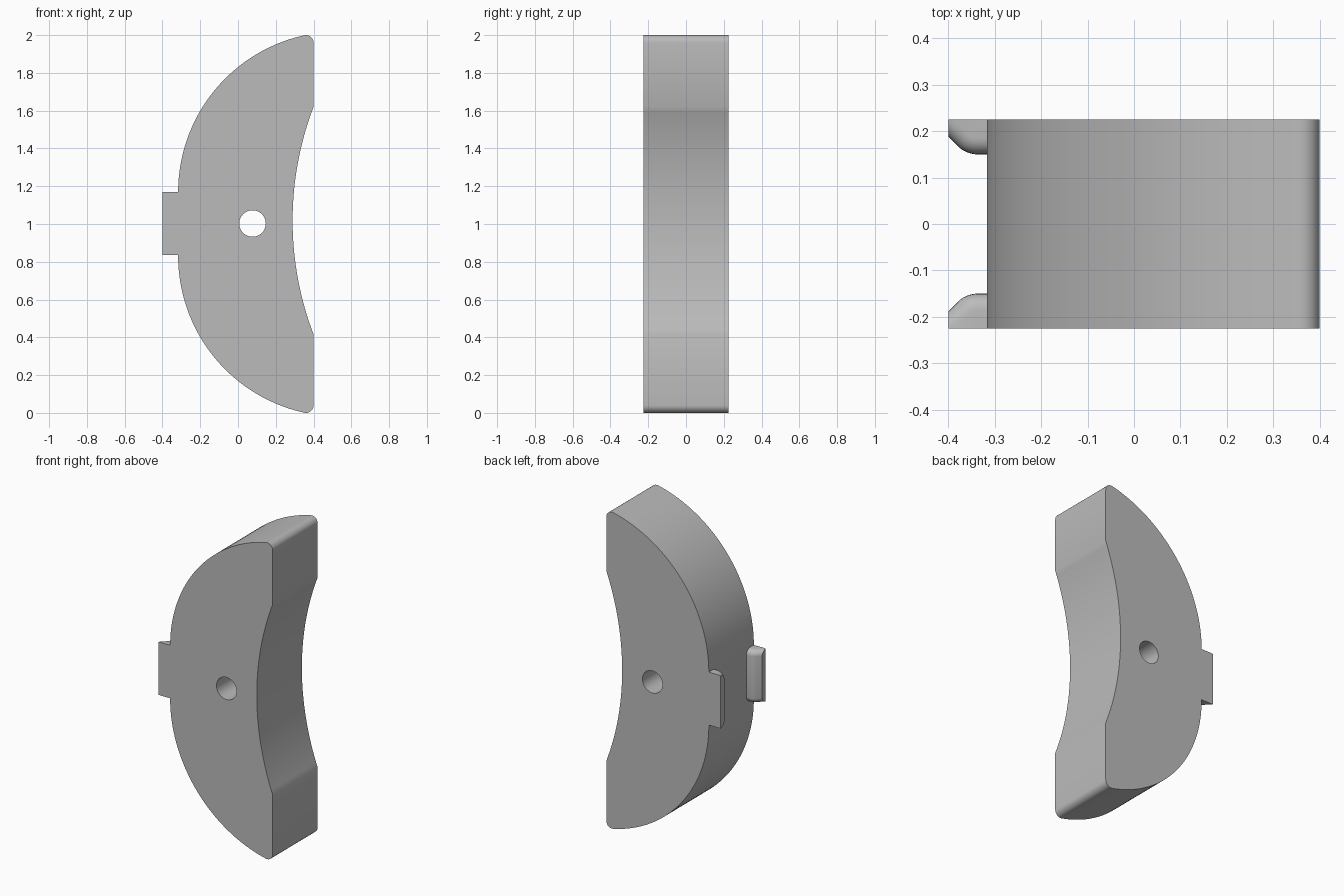
import bpy, bmesh
from math import sin, cos, asin, atan2, sqrt, radians, pi
from mathutils import Matrix

cube = bpy.data.objects.get("Cube")
if cube:
    bpy.data.objects.remove(cube, do_unlink=True)

HALF_DEPTH = 0.225
LEFT, RIGHT, TIP = -0.317, 0.4, -0.4

grey = bpy.data.materials.new("plain grey")
grey.use_nodes = True
grey.diffuse_color = (0.5, 0.5, 0.5, 1)
grey.node_tree.nodes["Principled BSDF"].inputs["Base Color"].default_value = (0.5, 0.5, 0.5, 1)


def arc(cx, cz, r, start, end, steps):
    angles = [start + (end - start) * i / steps for i in range(steps + 1)]
    return [(cx + r * cos(a), cz + r * sin(a)) for a in angles]


def finish(bm, name):
    """Turn a bmesh into a smooth-shaded object with sharp edges kept."""
    bmesh.ops.remove_doubles(bm, verts=bm.verts, dist=1e-5)
    bmesh.ops.recalc_face_normals(bm, faces=bm.faces)
    mesh = bpy.data.meshes.new(name)
    bm.to_mesh(mesh)
    bm.free()
    mesh.materials.clear()
    mesh.materials.append(grey)
    obj = bpy.data.objects.new(name, mesh)
    bpy.context.collection.objects.link(obj)
    bpy.ops.object.select_all(action='DESELECT')
    obj.select_set(True)
    bpy.context.view_layer.objects.active = obj
    bpy.ops.object.shade_smooth_by_angle(angle=radians(25))
    return obj


# Crescent outline: rounded tips, two outer arcs, shallow inner arc
R, fillet = 0.85, 0.04
cx, fx = LEFT + R, RIGHT - fillet
dz = sqrt((R - fillet) ** 2 - (cx - fx) ** 2)
low = fillet + dz
high = 2 - low
turn = atan2(dz, fx - cx)
sag, half_chord, mid = 0.111, 0.602, 1.018
inner_r = (half_chord ** 2 + sag ** 2) / (2 * sag)
spread = asin(half_chord / inner_r)
outline = (arc(fx, 2 - fillet, fillet, 0, turn, 10)
           + arc(cx, high, R, turn, pi, 40)[1:]
           + arc(cx, low, R, pi, 2 * pi - turn, 40)
           + arc(fx, fillet, fillet, 2 * pi - turn, 2 * pi, 10)[1:]
           + arc(RIGHT - sag + inner_r, mid, inner_r, pi + spread, pi - spread, 40))
hole = arc(0.077, 1.0025, 0.07, 0, 2 * pi, 48)[:-1]

# Body: filled outline with a through hole, extruded along y
curve = bpy.data.curves.new("body_outline", 'CURVE')
curve.dimensions = '2D'
curve.fill_mode = 'BOTH'
curve.extrude = HALF_DEPTH
for loop in (outline, hole):
    spline = curve.splines.new('POLY')
    spline.points.add(len(loop) - 1)
    for point, (x, z) in zip(spline.points, loop):
        point.co = (x, z, 0, 1)
    spline.use_cyclic_u = True
helper = bpy.data.objects.new("body_outline", curve)
bpy.context.collection.objects.link(helper)
bpy.context.view_layer.update()
evaluated = helper.evaluated_get(bpy.context.evaluated_depsgraph_get())
raw = bpy.data.meshes.new_from_object(evaluated)
bm = bmesh.new()
bm.from_mesh(raw)
bmesh.ops.transform(bm, matrix=Matrix.Rotation(pi / 2, 4, 'X'), verts=bm.verts)
bpy.data.objects.remove(helper, do_unlink=True)
bpy.data.meshes.remove(raw)
finish(bm, "crescent_body")


def tab(name, side):
    """Wedge-shaped locating tab with rounded ends, trimmed to the body faces."""
    z0, z1 = 0.835, 1.17
    inner = [(-0.25, 0.15)] + arc(-0.337, 0.21, 0.06, -pi / 2, -0.75 * pi, 8)
    ex, ey = inner[-1]
    inner.append((ex - 0.12, ey + 0.12))
    profile = inner + [(inner[-1][0], 0.33), (-0.25, 0.33)]
    bm = bmesh.new()
    bottom = [bm.verts.new((x, y, z0)) for x, y in profile]
    top = [bm.verts.new((x, y, z1)) for x, y in profile]
    bm.faces.new(bottom)
    bm.faces.new(top)
    n = len(profile)
    for i in range(n):
        j = (i + 1) % n
        bm.faces.new((bottom[i], bottom[j], top[j], top[i]))
    bmesh.ops.recalc_face_normals(bm, faces=bm.faces)
    rims = [bm.edges.get((ring[i], ring[i + 1]))
            for ring in (bottom, top) for i in range(len(inner) - 1)]
    bmesh.ops.bevel(bm, geom=rims, offset=0.035, segments=6, profile=0.5,
                    affect='EDGES', clamp_overlap=False)
    # Trim root, tip and outer face
    for co, normal in (((LEFT, 0, 0), (1, 0, 0)), ((TIP, 0, 0), (-1, 0, 0)),
                       ((0, HALF_DEPTH, 0), (0, 1, 0))):
        cut = bmesh.ops.bisect_plane(bm, geom=bm.verts[:] + bm.edges[:] + bm.faces[:],
                                     plane_co=co, plane_no=normal, clear_outer=True)
        rim = [e for e in cut["geom_cut"] if isinstance(e, bmesh.types.BMEdge)]
        bmesh.ops.holes_fill(bm, edges=rim)
    bmesh.ops.scale(bm, vec=(1, side, 1), verts=bm.verts)
    finish(bm, name)


tab("front_tab", -1)
tab("back_tab", 1)
